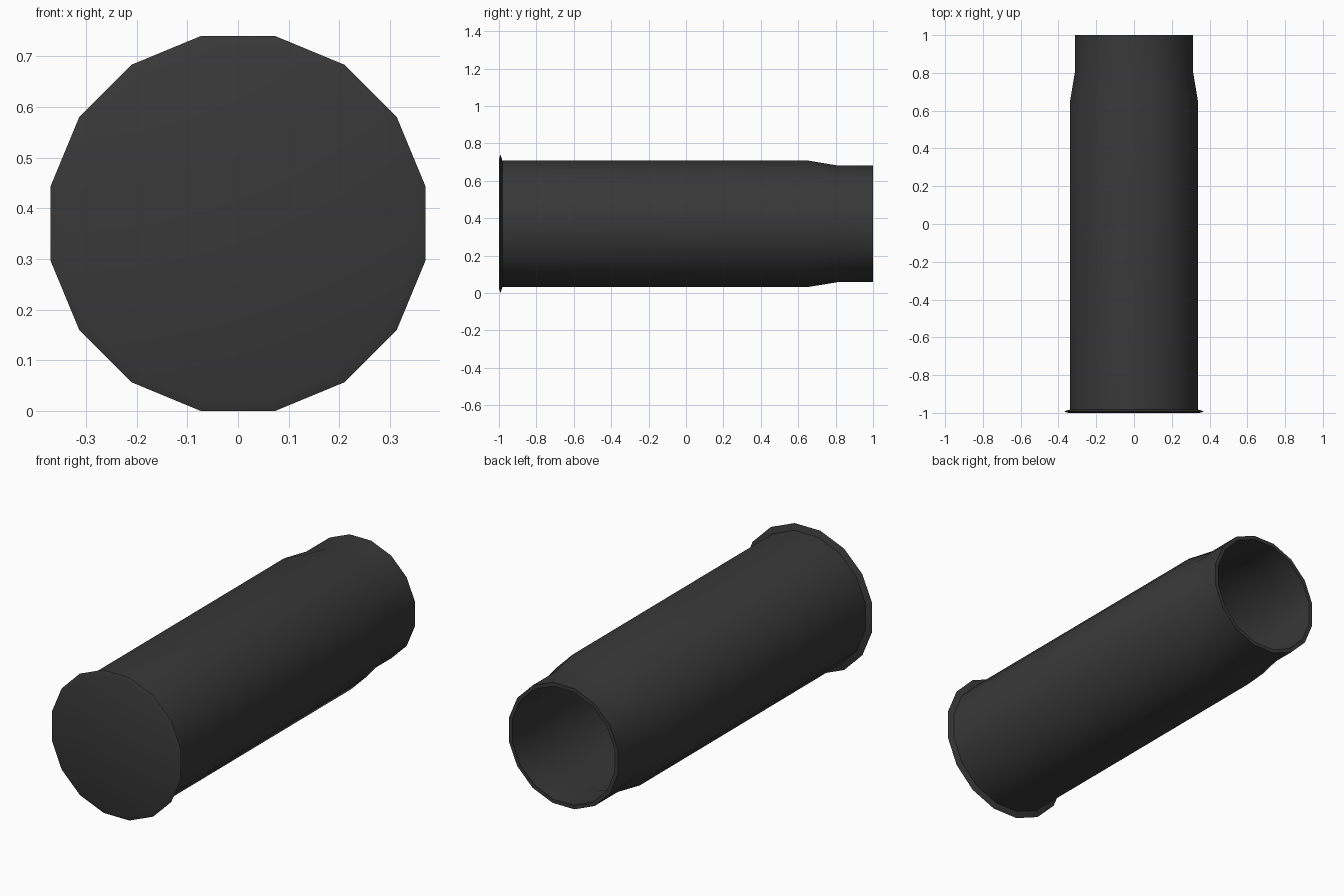
import bpy, bmesh, math

if "Cube" in bpy.data.objects:
    bpy.data.objects.remove(bpy.data.objects["Cube"])

SIDES = 16
CENTRE_Z = 0.37

# (y, radius to the corners): base, rim, outer wall, shoulder, mouth, then the inside
profile = [
    (-1.0, 0.355), (-0.992, 0.377), (-0.982, 0.345),
    (0.65, 0.345), (0.81, 0.318), (1.0, 0.318),
    (1.0, 0.298), (0.81, 0.298), (0.65, 0.325), (-0.96, 0.325),
]

bm = bmesh.new()


def ring(y, r):
    verts = []
    for i in range(SIDES):
        a = 2 * math.pi * (i + 0.5) / SIDES
        verts.append(bm.verts.new((r * math.cos(a), y, CENTRE_Z + r * math.sin(a))))
    return verts


# Lathe the profile and close the base and inner floor
rings = [ring(y, r) for y, r in profile]
for a, b in zip(rings, rings[1:]):
    for i in range(SIDES):
        j = (i + 1) % SIDES
        bm.faces.new((a[i], a[j], b[j], b[i]))
bm.faces.new(rings[0])
bm.faces.new(rings[-1])
bmesh.ops.recalc_face_normals(bm, faces=bm.faces)

mesh = bpy.data.meshes.new("casing")
bm.to_mesh(mesh)
bm.free()
casing = bpy.data.objects.new("casing", mesh)
bpy.context.collection.objects.link(casing)

# Dark metal
dark = bpy.data.materials.new("dark_metal")
dark.diffuse_color = (0.04, 0.04, 0.04, 1)
dark.use_nodes = True
dark.node_tree.nodes["Principled BSDF"].inputs["Base Color"].default_value = dark.diffuse_color
mesh.materials.append(dark)

# Smooth walls, crisp rim
bpy.context.view_layer.objects.active = casing
casing.select_set(True)
bpy.ops.object.shade_smooth_by_angle(angle=math.radians(30))
